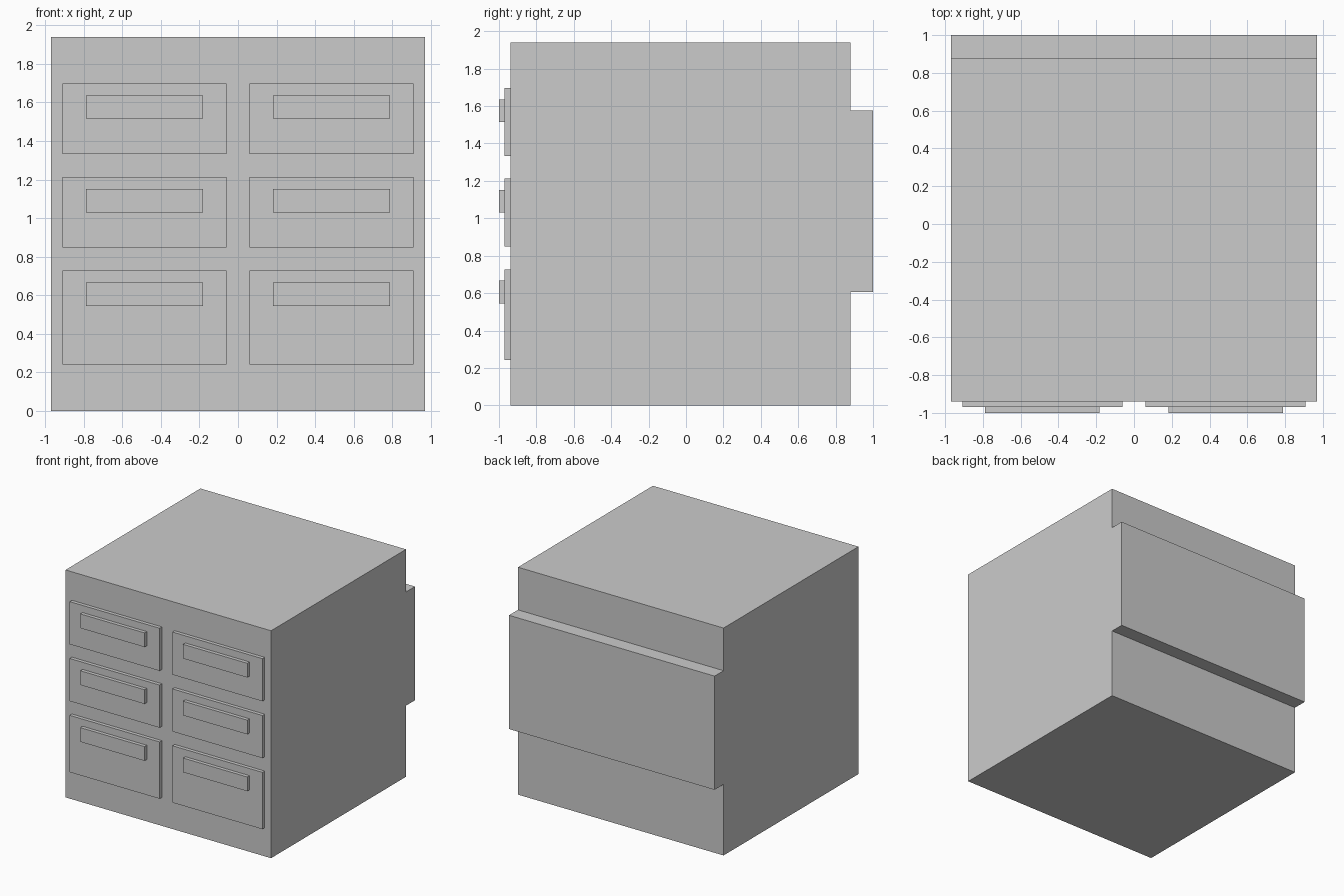
import bpy
import bmesh
from mathutils import Vector

if "Cube" in bpy.data.objects:
    bpy.data.objects.remove(bpy.data.objects["Cube"])

U = 2 / 66  # the whole cabinet sits on a grid of 66 steps along its depth


def box(name, x, y, z):
    """Box spanning the given (min, max) ranges in grid steps."""
    size = [(b - a) * U for a, b in (x, y, z)]
    centre = Vector([(a + b) / 2 * U for a, b in (x, y, z)])
    bm = bmesh.new()
    bmesh.ops.create_cube(bm, size=1)
    bmesh.ops.scale(bm, vec=size, verts=bm.verts)
    mesh = bpy.data.meshes.new(name)
    bm.to_mesh(mesh)
    bm.free()
    obj = bpy.data.objects.new(name, mesh)
    obj.location = centre
    bpy.context.collection.objects.link(obj)
    return obj


# Cabinet body and the raised panel across its back
box("cabinet_body", (-32, 32), (-31, 29), (0, 64))
box("back_panel", (-32, 32), (29, 33), (20, 52))

# Two columns of drawers; the bottom row is taller
rows = [("bottom", 8, 24), ("middle", 28, 40), ("top", 44, 56)]
for side, offset in (("left", -16), ("right", 16)):
    for row, low, high in rows:
        box(f"{row}_{side}_drawer", (offset - 14, offset + 14), (-32, -31), (low, high))
        # Handle sits just below the top edge of its drawer
        box(f"{row}_{side}_handle", (offset - 10, offset + 10), (-33, -32), (high - 6, high - 2))
